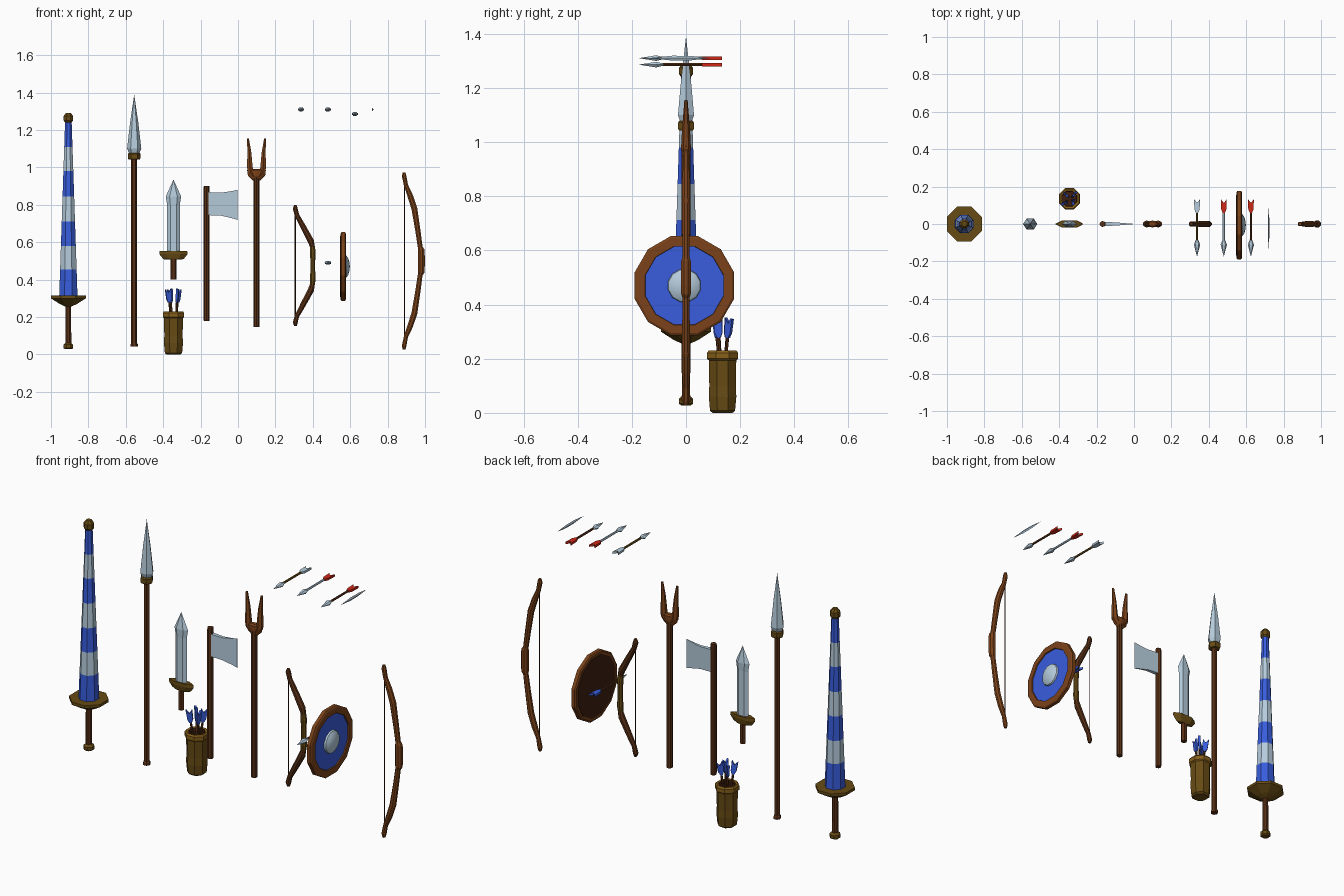
import bpy, bmesh, math
from mathutils import Matrix, Vector

if "Cube" in bpy.data.objects:
    bpy.data.objects.remove(bpy.data.objects["Cube"])

def material(name, rgb):
    m = bpy.data.materials.new(name)
    m.diffuse_color = (*rgb, 1)
    m.use_nodes = True
    m.node_tree.nodes["Principled BSDF"].inputs["Base Color"].default_value = m.diffuse_color
    return m

BROWN = material("dark wood", (0.10, 0.030, 0.008))
ORANGE = material("warm wood", (0.20, 0.055, 0.010))
BRASS = material("dull brass", (0.135, 0.070, 0.007))
GOLD = material("leather gold", (0.24, 0.115, 0.010))
BLUE = material("blue paint", (0.04, 0.11, 0.72))
STEEL = material("pale steel", (0.46, 0.60, 0.71))
RED = material("red feather", (0.62, 0.02, 0.008))
DARK = material("shadow brown", (0.05, 0.014, 0.005))

ALONG_Y = Matrix.Rotation(-math.pi / 2, 4, 'X')   # local z -> +y
ALONG_X = Matrix.Rotation(math.pi / 2, 4, 'Y')    # local z -> +x

def finish(name, bm, mats, matrix, smooth=None):
    bmesh.ops.remove_doubles(bm, verts=bm.verts, dist=1e-5)
    bmesh.ops.recalc_face_normals(bm, faces=bm.faces)
    me = bpy.data.meshes.new(name)
    bm.to_mesh(me)
    bm.free()
    for m in mats:
        me.materials.append(m)
    ob = bpy.data.objects.new(name, me)
    bpy.context.collection.objects.link(ob)
    ob.matrix_world = matrix
    if smooth:
        for p in me.polygons:
            p.use_smooth = True
        me.set_sharp_from_angle(angle=math.radians(smooth))
    return ob

def skin(name, rings, seg_mats, matrix, smooth=None):
    """Bridge equal rings of points; one material per band."""
    bm = bmesh.new()
    mats = list(dict.fromkeys(seg_mats))
    vr = [[bm.verts.new(p) for p in r] for r in rings]
    n = len(vr[0])
    for k in range(len(vr) - 1):
        for i in range(n):
            j = (i + 1) % n
            f = bm.faces.new((vr[k][i], vr[k][j], vr[k + 1][j], vr[k + 1][i]))
            f.material_index = mats.index(seg_mats[k])
    for r, m in ((vr[0], seg_mats[0]), (vr[-1], seg_mats[-1])):
        f = bm.faces.new(r)
        f.material_index = mats.index(m)
    return finish(name, bm, mats, matrix, smooth)

def lathe(name, prof, mat, loc=(0, 0, 0), n=8, sy=1.0, phase=0.0, rot=Matrix(), smooth=None):
    """Turned shape from (radius, height) points."""
    mats = mat if isinstance(mat, list) else [mat] * (len(prof) - 1)
    rings = []
    for r, z in prof:
        r = max(r, 2e-5)
        rings.append([(r * math.cos(phase + math.tau * i / n),
                       sy * r * math.sin(phase + math.tau * i / n), z) for i in range(n)])
    return skin(name, rings, mats, Matrix.Translation(loc) @ rot, smooth)

def tube(name, path, mat, n=8, smooth=None):
    """Sweep along (x, z, radius) points lying in the plane y = 0."""
    mats = mat if isinstance(mat, list) else [mat] * (len(path) - 1)
    rings = []
    for k, (x, z, r) in enumerate(path):
        a, b = path[max(k - 1, 0)], path[min(k + 1, len(path) - 1)]
        t = Vector((b[0] - a[0], b[1] - a[1])).normalized()
        rings.append([(x + t.y * r * math.cos(w), r * math.sin(w), z - t.x * r * math.cos(w))
                      for w in (math.tau * (i + 0.5) / n for i in range(n))])
    return skin(name, rings, mats, Matrix(), smooth)

def plate(name, pts, mat, matrix=Matrix(), smooth=None):
    """Outline of (x, z, half thickness) points, thickened along y."""
    bm = bmesh.new()
    a = [bm.verts.new((x, -t, z)) for x, z, t in pts]
    b = [bm.verts.new((x, t, z)) for x, z, t in pts]
    bm.faces.new(a)
    bm.faces.new(b[::-1])
    for i in range(len(pts)):
        j = (i + 1) % len(pts)
        bm.faces.new((a[i], b[i], b[j], a[j]))
    return finish(name, bm, [mat], matrix, smooth)

O8 = math.pi / 8
K8 = 1 / math.cos(O8)

# Lance: handle, flared guard, striped cone, end ball
LX = -0.907
lathe("lance_handle", [(.02, .028), (.028, .034), (.028, .052), (.017, .062), (.016, .27)],
      [BRASS, BRASS, BRASS, BROWN], (LX, 0, 0), phase=O8)
lathe("lance_guard", [(.02, .257), (.05, .27), (.093 * K8, .30), (.093 * K8, .315), (.04, .315)],
      BRASS, (LX, 0, 0), phase=O8)
zs = [.31, .455, .58, .712, .845, .98, 1.11, 1.247]
lathe("lance_cone", [(.053 - .034 * (z - .31) / .937, z) for z in zs],
      [BLUE if i % 2 == 0 else STEEL for i in range(7)], (LX, 0, 0), phase=O8)
lathe("lance_ball", [(.016, 1.236), (.027, 1.25), (.027, 1.275), (.014, 1.292)], BRASS,
      (LX, 0, 0), phase=O8)

# Spear
SX = -0.555
lathe("spear_shaft", [(.02, .042), (.02, .055), (.016, .06), (.016, 1.05)], BROWN, (SX, 0, 0), 6)
lathe("spear_collar", [(.03, 1.043), (.034, 1.05), (.034, 1.072), (.028, 1.078)], BRASS, (SX, 0, 0), 6)
lathe("spear_head", [(.028, 1.077), (.038, 1.1), (.022, 1.24), (0, 1.39)], STEEL, (SX, 0, 0), 6, .9)

# Sword
WX = -0.345
lathe("sword_handle", [(.016, .40), (.016, .52)], BROWN, (WX, 0, 0), 6)
lathe("sword_guard", [(.045, .507), (.056, .512), (.076, .537), (.073, .554), (.03, .554)], BRASS,
      (WX, 0, 0), 6, .3)
lathe("sword_blade", [(.034, .55), (.034, .80), (.041, .845), (0, .935)], STEEL, (WX, 0, 0), 6, .42)

# Axe
lathe("axe_shaft", [(.015, .18), (.016, .19), (.016, .89), (.015, .90)], BROWN, (-.168, 0, 0))
plate("axe_blade", [(-.165, .868, .012), (-.09, .865, .008), (-.03, .874, .003), (-.004, .88, .001),
                    (-.004, .72, .001), (-.03, .728, .003), (-.09, .742, .008), (-.165, .745, .012)],
      STEEL, smooth=50)

# Two-pronged fork
FX = 0.099
lathe("fork_shaft", [(.016, .148), (.016, .95)], BROWN, (FX, 0, 0))
lathe("fork_cup", [(.02, .93), (.046, .955), (.05, .985), (.03, .992)], ORANGE, (FX, 0, 0), 8, .36)
for s, side in ((-1, "left"), (1, "right")):
    tube("fork_prong_" + side, [(FX + s * x, z, r) for x, z, r in
         ((.015, .95, .016), (.033, .975, .018), (.036, 1.01, .017), (.038, 1.08, .012),
          (.046, 1.155, .006))], ORANGE, 6)

# Bows: half profile (x, height from centre, radius) mirrored about the grip
def bow(name, half, cz, limb, grip, grip_segs, string_x, string_h):
    path = [(x, cz - d, r) for x, d, r in half] + [(x, cz + d, r) for x, d, r in half[::-1]]
    n = len(path) - 1
    k = len(half) - 1
    mats = [grip if abs(i - k) <= grip_segs else limb for i in range(n)]
    tube(name, path, mats, 8)
    lathe(name + "_string", [(.003, cz - string_h), (.003, cz + string_h)], DARK, (string_x, 0, 0), 4)

bow("short_bow", [(.307, .323, .008), (.306, .305, .014), (.315, .27, .013), (.35, .205, .016),
                  (.39, .13, .018), (.398, .10, .014), (.400, .07, .017), (.400, .03, .014)],
    .475, BROWN, BRASS, 2, .306, .30)
bow("long_bow", [(.888, .473, .008), (.888, .455, .013), (.898, .405, .012), (.92, .35, .016),
                 (.943, .28, .017), (.962, .16, .015), (.974, .075, .014), (.979, .06, .019),
                 (.980, .03, .020)],
    .50, ORANGE, ORANGE, 0, .891, .44)

# Round shield facing +x
P12 = math.pi / 12
SH = (0, -.006, .47)
lathe("shield_rim", [(.15, .55), (.182, .548), (.19, .553), (.19, .572), (.182, .577), (.15, .577),
                     (.148, .568)], ORANGE, SH, 12, phase=P12, rot=ALONG_X)
lathe("shield_face", [(.152, .556), (.152, .571)], BLUE, SH, 12, phase=P12, rot=ALONG_X)
lathe("shield_back", [(.168, .546), (.168, .552)], DARK, SH, 12, phase=P12, rot=ALONG_X)
lathe("shield_boss", [(.063, .569), (.06, .580), (.045, .590), (.022, .596), (0, .598)], STEEL, SH,
      12, phase=P12, rot=ALONG_X, smooth=40)

# Arrows: local z runs from the head (-) to the feathers (+)
def arrow(name, matrix, shaft, feather):
    a = lathe(name + "_shaft", [(.006, -.10), (.006, .115)], shaft, n=6)
    h = lathe(name + "_head", [(0, -.175), (.017, -.11), (.006, -.083)], STEEL, n=6, sy=.7)
    half = [(.006, .06), (.014, .078), (.016, .133)]
    f = plate(name + "_feather", [(x, z, .006) for x, z in half] + [(0, .112, .006)] +
              [(-x, z, .006) for x, z in half[::-1]], feather)
    for o in (a, h, f):
        o.matrix_world = matrix

for name, x, z, shaft, feather in (("brass_arrow", .337, 1.31, BRASS, STEEL),
                                   ("steel_arrow", .48, 1.31, STEEL, RED),
                                   ("wood_arrow", .625, 1.286, BROWN, RED),
                                   ("nocked_arrow", .48, .49, BROWN, BLUE)):
    arrow(name, Matrix.Translation((x, 0, z)) @ ALONG_Y, shaft, feather)
lathe("loose_spike", [(0, -.14), (.009, -.05), (.008, .02), (0, .09)], STEEL, (.72, 0, 1.31), 4, .5,
      rot=ALONG_Y @ Matrix.Rotation(math.pi / 2, 4, 'Z'))

# Quiver with four arrows
QX, QY = -.345, .135
lathe("quiver_body", [(.04, 0), (.05, .008), (.055, .06), (.053, .10), (.055, .20)], BRASS,
      (QX, QY, 0), phase=O8)
lathe("quiver_rim", [(.052, .192), (.062, .2), (.062, .222), (.055, .231), (.044, .228), (.042, .202)],
      [GOLD] * 4 + [DARK], (QX, QY, 0), phase=O8)
for i, (dx, dy, tilt, turn) in enumerate(((-.02, -.018, .10, 20), (.018, -.012, .06, 80),
                                          (-.012, .015, .08, 140), (.02, .016, .10, 50))):
    lean = Matrix.Rotation(tilt * (1 if dx > 0 else -1), 4, 'Y') @ \
        Matrix.Rotation(-tilt * (1 if dy > 0 else -1), 4, 'X')
    arrow("quiver_arrow_%d" % (i + 1), Matrix.Translation((QX + dx * .8, QY + dy * .8, .218)) @ lean @
          Matrix.Rotation(math.radians(turn), 4, 'Z'), BROWN, BLUE)
